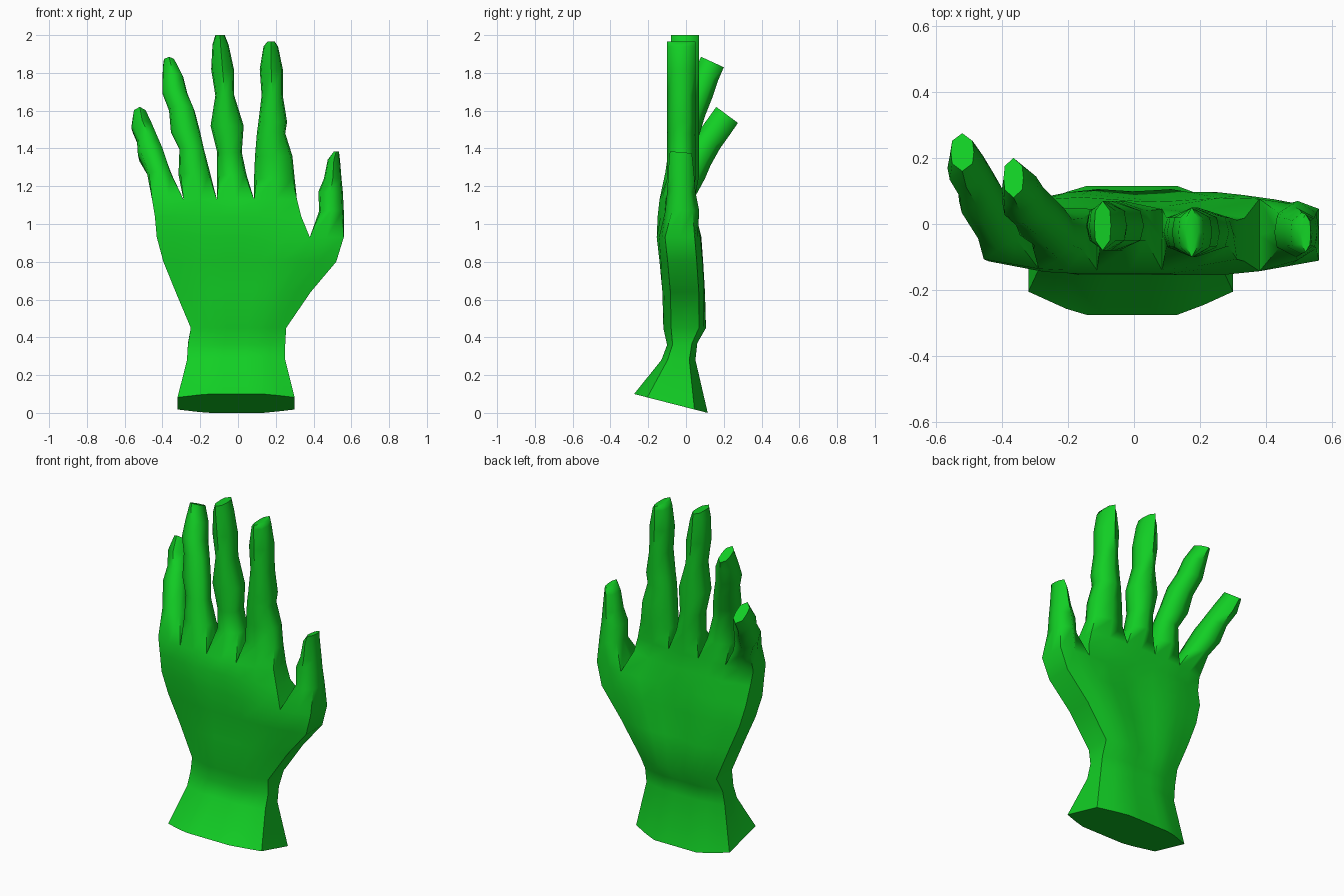
import bpy
import bmesh
import math

if "Cube" in bpy.data.objects:
    bpy.data.objects.remove(bpy.data.objects["Cube"], do_unlink=True)

green = bpy.data.materials.new("bright_green")
green.use_nodes = True
colour = (0.006, 0.62, 0.018, 1)
green.diffuse_color = colour
green.node_tree.nodes["Principled BSDF"].inputs["Base Color"].default_value = colour

bm = bmesh.new()


def section(xs, yf, zf, yb, zb, inset=0.18, pull=1.0, hollow=0.0):
    """One flattened ring: front row, right side, back row, left side."""
    mid, half = (xs[0] + xs[-1]) / 2, (xs[-1] - xs[0]) / 2
    front, back = [], []
    for x in xs:
        u = (x - mid) / half
        t = inset * max(0, abs(u) - 0.5) * 2
        s = t + hollow * max(0, 1 - abs(u) / 0.7)
        px = mid + (x - mid) * pull
        front.append(bm.verts.new((px, yf + (yb - yf) * t, zf + (zb - zf) * t)))
        back.append(bm.verts.new((px, yb + (yf - yb) * s, zb + (zf - zb) * s)))
    sides = [bm.verts.new((x, (yf + yb) / 2, (zf + zb) / 2)) for x in (xs[0], xs[-1])]
    return front, back, sides[0], sides[1]


def loop(sec):
    front, back, low, high = sec
    return front + [high] + back[::-1] + [low]


def bridge(a, b):
    for i in range(len(a)):
        j = (i + 1) % len(a)
        bm.faces.new((a[i], a[j], b[j], b[i]))


def grow_digit(base, rows):
    """Extend a base loop through tapering rings and close the tip."""
    for x0, x1, yf, zf, yb, zb in rows:
        ring = loop(section([x0, (x0 + x1) / 2, x1], yf, zf, yb, zb, 0.2, 0.88))
        bridge(base, ring)
        base = ring
    bm.faces.new(base)


def upright(rows, yf, yb):
    """Digit rows whose rings stay level and keep a constant depth."""
    return [(x0, x1, yf, z, yb, z) for x0, x1, z in rows]


# Column positions: four finger cells, two columns each
cells = [0, 0.217, 0.447, 0.704, 1]
columns = [0]
for a, b in zip(cells, cells[1:]):
    columns += [(a + b) / 2, b]


def hand_columns(x0, x1):
    return [x0 + (x1 - x0) * c for c in columns]


# Wrist and palm: left edge, thumb seam, right edge, front y/z, back y/z, hollow
palm_rows = [
    (-0.32, 0.21, 0.30, -0.275, 0.10, 0.115, 0.0, 0),
    (-0.27, 0.17, 0.25, -0.13, 0.28, 0.05, 0.28, 0),
    (-0.265, 0.17, 0.25, -0.10, 0.36, 0.06, 0.37, 0),
    (-0.25, 0.175, 0.255, -0.12, 0.45, 0.11, 0.45, 0.05),
    (-0.33, 0.25, 0.385, -0.125, 0.64, 0.11, 0.64, 0.12),
    (-0.395, 0.33, 0.52, -0.14, 0.80, 0.10, 0.80, 0.12),
    (-0.43, 0.38, 0.56, -0.155, 0.93, 0.09, 0.93, 0.1),
]
previous = None
for x0, seam, x1, yf, zf, yb, zb, hollow in palm_rows:
    xs = hand_columns(x0, seam) + [(seam + x1) / 2, x1]
    palm = section(xs, yf, zf, yb, zb, hollow=hollow)
    if previous:
        bridge(loop(previous), loop(palm))
    else:
        bm.faces.new(loop(palm))
    previous = palm

# Thumb leaves the palm at the seam
front, back, left, right = previous
seam_mid = bm.verts.new((front[8].co + back[8].co) / 2)
grow_digit(loop((front[8:], back[8:], seam_mid, right)), [
    (0.43, 0.56, -0.11, 1.07, 0.07, 1.07),
    (0.425, 0.555, -0.10, 1.17, 0.05, 1.17),
    (0.455, 0.548, -0.095, 1.24, 0.045, 1.24),
    (0.475, 0.54, -0.09, 1.34, 0.035, 1.34),
    (0.505, 0.535, -0.085, 1.385, 0.03, 1.375),
])

# Knuckles
base = loop((front[:9], back[:9], left, seam_mid))
for x0, x1, z, yf, yb in [(-0.44, 0.335, 1.04, -0.15, 0.055),
                          (-0.455, 0.312, 1.13, -0.14, 0.045)]:
    knuckles = section(hand_columns(x0, x1), yf, z, yb, z)
    bridge(base, loop(knuckles))
    base = loop(knuckles)

# Fingers, ordered from the little finger to the index finger
little = [
    (-0.48, -0.35, -0.08, 1.28, 0.10, 1.24),
    (-0.53, -0.39, 0.01, 1.42, 0.13, 1.31),
    (-0.535, -0.42, 0.06, 1.48, 0.18, 1.40),
    (-0.565, -0.45, 0.11, 1.55, 0.23, 1.47),
    (-0.555, -0.485, 0.16, 1.62, 0.275, 1.535),
]
ring = [
    (-0.315, -0.145, -0.11, 1.27, 0.05, 1.25),
    (-0.31, -0.18, -0.09, 1.41, 0.04, 1.38),
    (-0.355, -0.20, -0.06, 1.50, 0.07, 1.47),
    (-0.365, -0.23, -0.03, 1.63, 0.10, 1.57),
    (-0.40, -0.268, 0.0, 1.71, 0.14, 1.67),
    (-0.40, -0.29, 0.04, 1.80, 0.17, 1.76),
    (-0.395, -0.335, 0.08, 1.885, 0.20, 1.83),
]
middle = upright([
    (-0.11, 0.045, 1.26), (-0.11, 0.02, 1.38), (-0.145, 0.03, 1.52),
    (-0.12, -0.02, 1.68), (-0.142, -0.022, 1.82), (-0.135, -0.05, 1.95),
    (-0.12, -0.07, 2.0)], -0.08, 0.07)
index = upright([
    (0.085, 0.30, 1.24), (0.09, 0.288, 1.36), (0.10, 0.25, 1.48),
    (0.108, 0.26, 1.54), (0.125, 0.237, 1.68), (0.115, 0.237, 1.82),
    (0.135, 0.212, 1.94), (0.155, 0.195, 1.965)], -0.10, 0.05)

front, back, left, right = knuckles
webs = [bm.verts.new((front[i].co + back[i].co) / 2) for i in (2, 4, 6)]
webs = [left] + webs + [right]
for i, rows in enumerate((little, ring, middle, index)):
    cell = slice(2 * i, 2 * i + 3)
    grow_digit(loop((front[cell], back[cell], webs[i], webs[i + 1])), rows)

# Finish the single skin
bmesh.ops.recalc_face_normals(bm, faces=bm.faces)
mesh = bpy.data.meshes.new("hand")
bm.to_mesh(mesh)
bm.free()
mesh.materials.append(green)
hand = bpy.data.objects.new("hand", mesh)
bpy.context.collection.objects.link(hand)
bpy.ops.object.select_all(action="DESELECT")
hand.select_set(True)
bpy.context.view_layer.objects.active = hand
bpy.ops.object.shade_smooth_by_angle(angle=math.radians(60))
